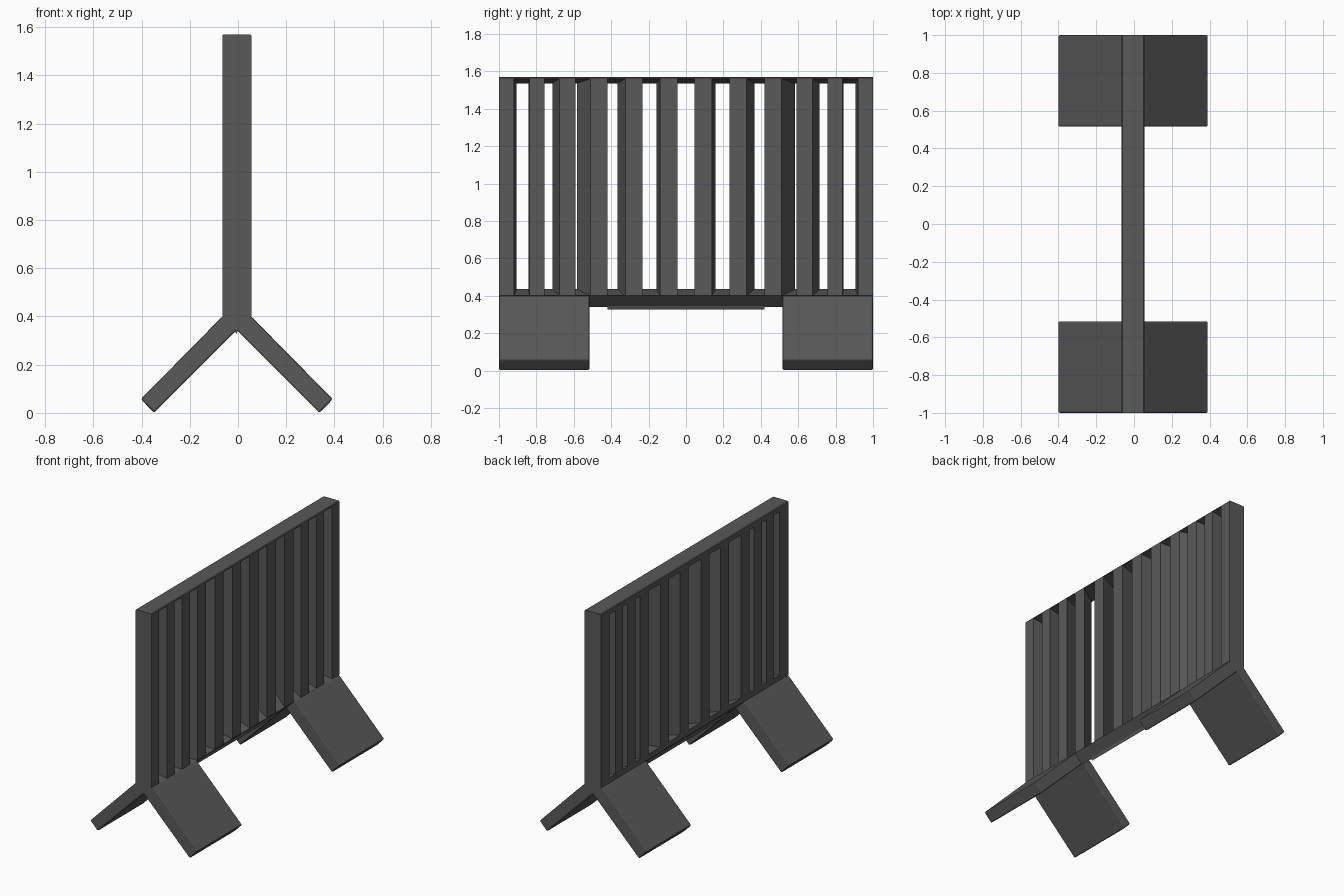
import bpy, bmesh

if "Cube" in bpy.data.objects:
    bpy.data.objects.remove(bpy.data.objects["Cube"])

dark = bpy.data.materials.new("dark_grey")
dark.diffuse_color = (0.1, 0.1, 0.1, 1)
dark.use_nodes = True
dark.node_tree.nodes["Principled BSDF"].inputs["Base Color"].default_value = dark.diffuse_color

XB, XF = -0.065, 0.055          # back and front faces of the panel
TOP, BASE = 1.57, 0.40


def prism(name, profile, a, b, axis, bevel=0.0):
    """Extrude a 2D profile from a to b: axis 'y' uses (x, z), axis 'z' uses (x, y)."""
    def put(p, t):
        return (p[0], t, p[1]) if axis == 'y' else (p[0], p[1], t)
    bm = bmesh.new()
    lo = [bm.verts.new(put(p, a)) for p in profile]
    hi = [bm.verts.new(put(p, b)) for p in profile]
    bm.faces.new(lo)
    bm.faces.new(hi)
    n = len(profile)
    for i in range(n):
        j = (i + 1) % n
        bm.faces.new((lo[i], lo[j], hi[j], hi[i]))
    bmesh.ops.recalc_face_normals(bm, faces=bm.faces)
    me = bpy.data.meshes.new(name)
    bm.to_mesh(me)
    bm.free()
    me.materials.append(dark)
    ob = bpy.data.objects.new(name, me)
    bpy.context.collection.objects.link(ob)
    if bevel:
        m = ob.modifiers.new("bevel", 'BEVEL')
        m.width, m.segments = bevel, 2
    return ob


# Top rail with sloping underside
prism("top_rail", [(XB, 1.535), (XF, 1.56), (XF, TOP - .005), (XF - .005, TOP),
                   (XB + .005, TOP), (XB, TOP - .005)], -1, 1, 'y')

# Bottom rail: sloping top, V-shaped underside
prism("bottom_rail", [(XB, BASE), (-0.005, 0.34), (XF, BASE), (XB, 0.435)], -1, 1, 'y')

# Small ridge under the rail, tapered towards its ends
prism("under_ridge", [(-0.02, 0.36), (-0.007, 0.326), (0.0, 0.345)], -0.42, 0.42, 'y')

# Skewed slats: front centre, width and sideways shift of the back face
slats = [(0.092, 0.092, 0.02), (0.278, 0.092, 0.042), (0.465, 0.092, 0.073),
         (0.634, 0.085, 0.038), (0.796, 0.08, 0.007), (0.96, 0.08, 0.0)]
for side, label in ((-1, "left"), (1, "right")):
    for i, (c, w, shift) in enumerate(slats):
        inner, outer = c - w / 2, c + w / 2
        # End posts widen towards the back instead of skewing
        back_in = inner - 0.015 if i == 5 else inner + shift
        quad = [(XF, side * inner), (XF, side * outer),
                (XB, side * (outer + shift)), (XB, side * back_in)]
        prism(f"{label}_slat_{i + 1}", quad, BASE, 1.562, 'z')

# Four splayed feet
for end, y0, y1 in (("front", -1, -0.515), ("back", 0.515, 1)):
    for side, label in ((-1, "left"), (1, "right")):
        prof = [(-0.005 + side * x, z) for x, z in
                ((0.06, 0.40), (0.398, 0.057), (0.343, 0.0), (0.0, 0.343), (0.0, 0.40))]
        prism(f"{end}_{label}_foot", prof, y0, y1, 'y', 0.008)
